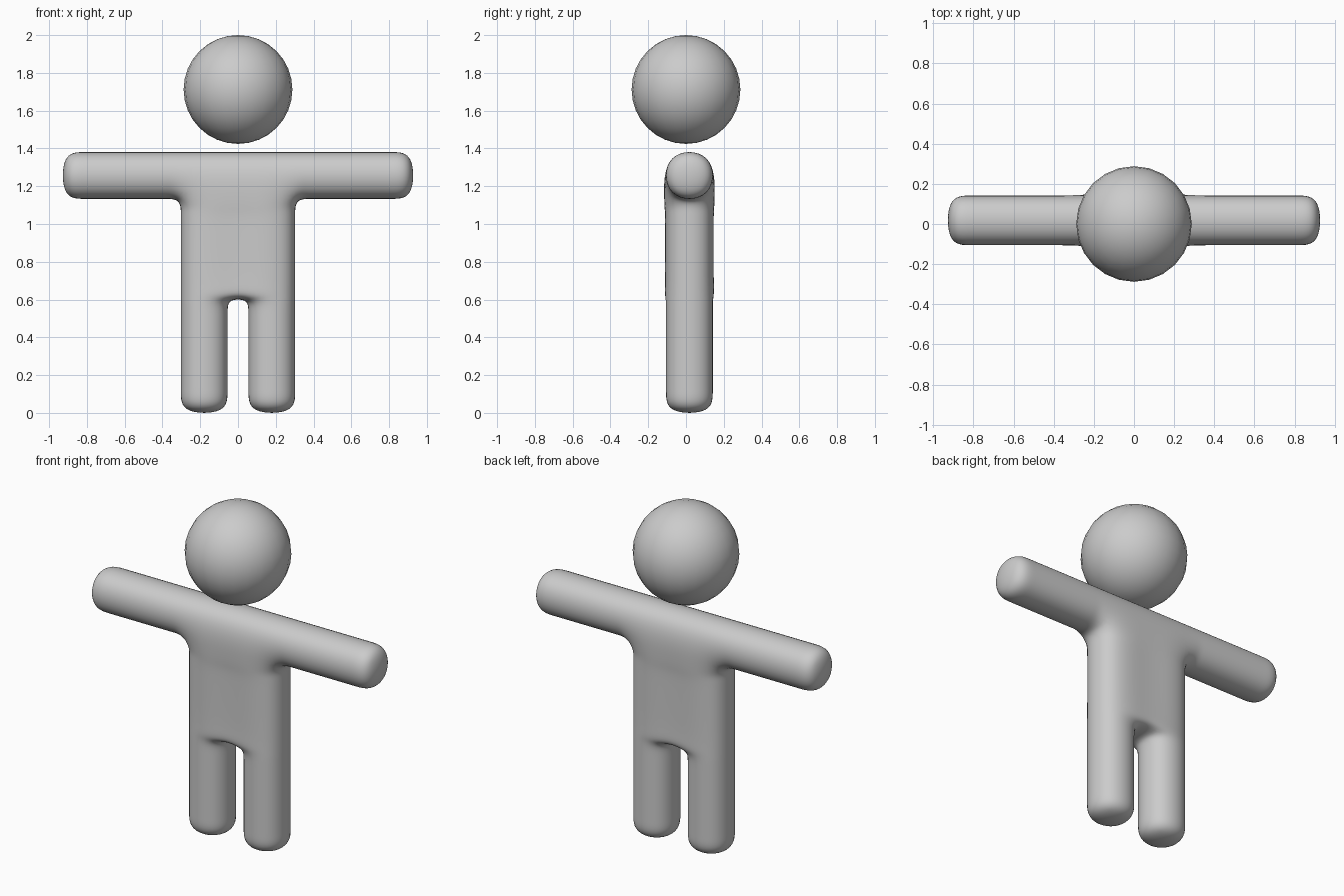
import bpy, bmesh

if "Cube" in bpy.data.objects:
    bpy.data.objects.remove(bpy.data.objects["Cube"])

grey = bpy.data.materials.new("light grey")
grey.diffuse_color = (0.6, 0.6, 0.6, 1)
grey.use_nodes = True
grey.node_tree.nodes["Principled BSDF"].inputs["Base Color"].default_value = grey.diffuse_color

DEPTH_CENTRE = 0.018   # body sits slightly behind the head centre
HALF = 0.135           # cage half thickness of the limbs

# Cage lines: half the columns (mirrored) and all the rows
half_cols = [0.044, 0.314, 0.38, 0.5, 0.68, 0.808, 0.938]
cols = [-x for x in reversed(half_cols)] + half_cols
rows = [-0.01, 0.12, 0.25, 0.54, 0.60, 0.66, 0.95, 1.06, 1.122, 1.392]


def solid(i, j):
    """True where the figure fills the cage cell."""
    if not (0 <= i < len(cols) - 1 and 0 <= j < len(rows) - 1):
        return False
    x = abs(cols[i] + cols[i + 1]) / 2
    z = (rows[j] + rows[j + 1]) / 2
    if z > 1.122:
        return True                 # arms and shoulders
    if z > 0.60:
        return x < 0.314            # torso
    return 0.044 < x < 0.314        # legs


def build_body():
    bm = bmesh.new()
    cache = {}

    def vert(i, j, side):
        key = (i, j, side)
        if key not in cache:
            x, z = cols[i], rows[j]
            flat = abs(x) < 0.06 and 0.62 < z < 1.1
            depth = 0.126 if flat else HALF
            cache[key] = bm.verts.new((x, DEPTH_CENTRE + side * depth, z))
        return cache[key]

    for i in range(len(cols) - 1):
        for j in range(len(rows) - 1):
            if not solid(i, j):
                continue
            corners = [(i, j), (i + 1, j), (i + 1, j + 1), (i, j + 1)]
            # front and back
            for side in (-1, 1):
                bm.faces.new([vert(a, b, side) for a, b in corners])
            # outer walls
            neighbours = [(i, j - 1), (i + 1, j), (i, j + 1), (i - 1, j)]
            for k, n in enumerate(neighbours):
                if not solid(*n):
                    p, q = corners[k], corners[(k + 1) % 4]
                    bm.faces.new([vert(*p, -1), vert(*q, -1),
                                  vert(*q, 1), vert(*p, 1)])
    bmesh.ops.recalc_face_normals(bm, faces=bm.faces)
    for f in bm.faces:
        f.smooth = True
    mesh = bpy.data.meshes.new("body")
    bm.to_mesh(mesh)
    bm.free()
    mesh.materials.append(grey)
    body = bpy.data.objects.new("body", mesh)
    bpy.context.collection.objects.link(body)
    sub = body.modifiers.new("rounding", 'SUBSURF')
    sub.levels = sub.render_levels = 3


build_body()

# Floating round head
bpy.ops.mesh.primitive_uv_sphere_add(segments=24, ring_count=16, radius=0.288,
                                     location=(0, 0, 1.712))
head = bpy.context.object
head.name = "head"
head.data.materials.append(grey)
bpy.ops.object.shade_smooth()
